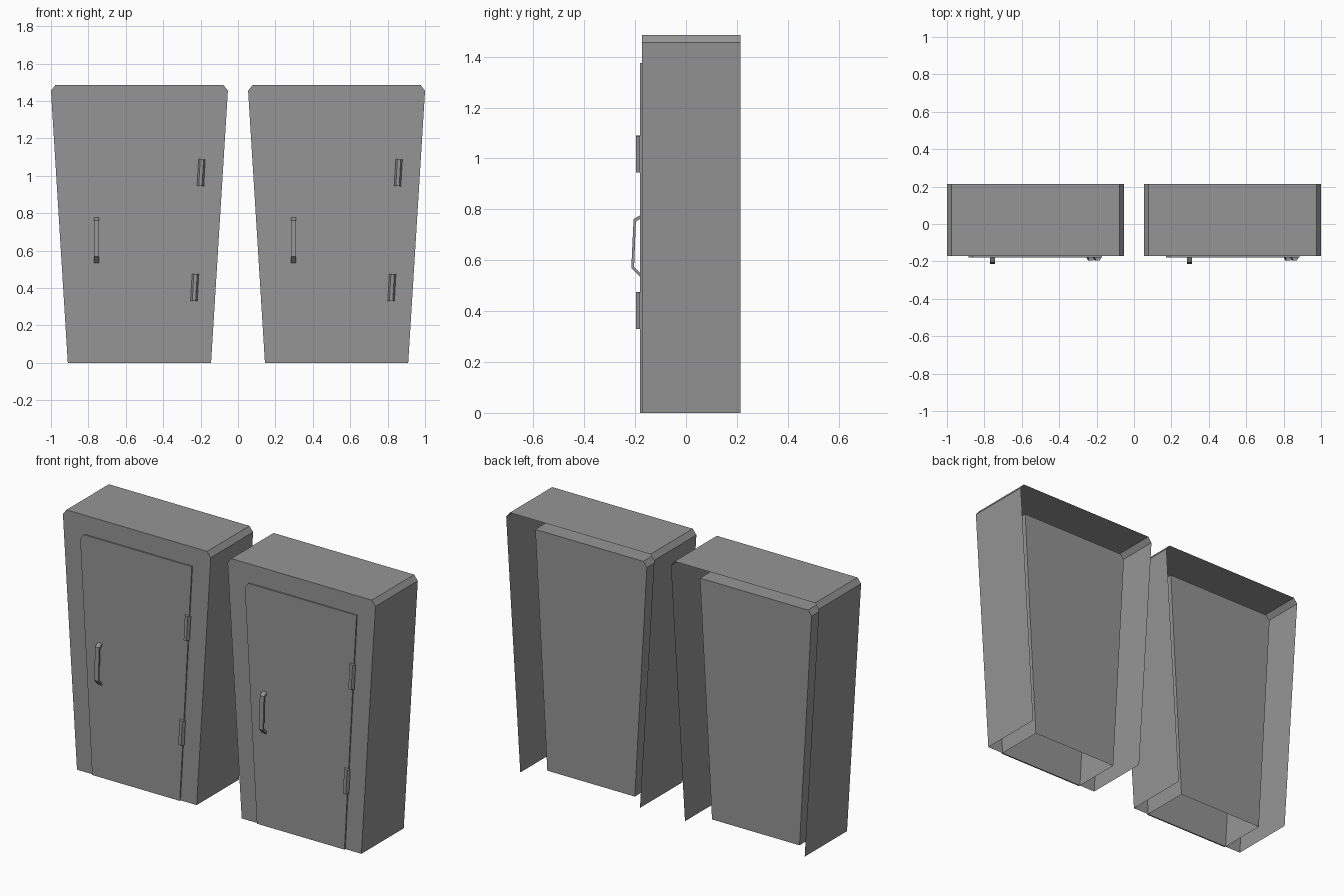
import bpy
import bmesh
from math import atan2, cos, sin, pi

cube = bpy.data.objects.get("Cube")
if cube:
    bpy.data.objects.remove(cube, do_unlink=True)

grey = bpy.data.materials.new("plain grey")
grey.use_nodes = True
grey.diffuse_color = (0.3, 0.3, 0.3, 1)
grey.node_tree.nodes["Principled BSDF"].inputs["Base Color"].default_value = (0.3, 0.3, 0.3, 1)

FRONT, BACK, INNER_BACK, DOOR_FRONT = -0.172, 0.215, 0.115, -0.18

# Outlines in x, z, running from the lower left over the top
case_outline = [(-0.383, 0), (-0.473, 1.455), (-0.45, 1.485),
                (0.45, 1.485), (0.473, 1.455), (0.383, 0)]
door_outline = [(-0.28, 0), (-0.357, 1.345), (-0.335, 1.375), (0.357, 1.375), (0.28, 0)]
lean = atan2(0.077, 1.375)


def finish(name, bm, location=(0, 0, 0), tilt=0):
    bmesh.ops.recalc_face_normals(bm, faces=bm.faces)
    mesh = bpy.data.meshes.new(name)
    bm.to_mesh(mesh)
    bm.free()
    mesh.materials.append(grey)
    obj = bpy.data.objects.new(name, mesh)
    obj.location = location
    obj.rotation_euler = (0, tilt, 0)
    bpy.context.collection.objects.link(obj)
    return obj


def ring(bm, outline, y):
    return [bm.verts.new((x, y, z)) for x, z in outline]


def bridge(bm, a, b):
    for i in range(len(a) - 1):
        bm.faces.new((a[i], a[i + 1], b[i + 1], b[i]))


def prism(name, points, axis, low, high, location, tilt=0):
    """Extrude a closed 2D outline along one axis."""
    def place(p, d):
        q = list(p)
        q.insert(axis, d)
        return q
    bm = bmesh.new()
    a = [bm.verts.new(place(p, low)) for p in points]
    b = [bm.verts.new(place(p, high)) for p in points]
    bridge(bm, a + a[:1], b + b[:1])
    bm.faces.new(a)
    bm.faces.new(b)
    return finish(name, bm, location, tilt)


def make_case(name, x):
    """Sheet case, open behind and below, with a compartment behind the door."""
    bm = bmesh.new()
    outer = ring(bm, case_outline, FRONT)
    inner = ring(bm, door_outline, FRONT)
    inner_back = ring(bm, door_outline, INNER_BACK)
    bm.faces.new(outer + inner[::-1])
    bridge(bm, outer, ring(bm, case_outline, BACK))
    bridge(bm, inner, inner_back)
    bm.faces.new(inner_back)
    finish(name, bm, (x, 0, 0))


# Faceted hinge section in x, y and bent bar handle in y, z
hinge_section = [(0.018 * cos(pi * i / 3), -0.019 * sin(pi * i / 3)) for i in range(4)]
handle_outline = [(-0.18, 0.777), (-0.206, 0.762), (-0.215, 0.57), (-0.18, 0.535),
                  (-0.18, 0.55), (-0.204, 0.575), (-0.197, 0.752), (-0.18, 0.763)]

for side, x in (("right", -0.527), ("left", 0.527)):
    make_case(side + "_locker_case", x)
    prism(side + "_door", door_outline, 1, DOOR_FRONT, FRONT, (x, 0, 0))
    prism(side + "_handle", handle_outline, 0, -0.013, 0.013, (x - 0.23, 0, 0))
    for label, z in (("lower", 0.403), ("upper", 1.017)):
        edge = x + 0.273 + z * 0.056
        prism(f"{side}_{label}_hinge", hinge_section, 2, -0.072, 0.072,
              (edge, DOOR_FRONT, z), lean)
